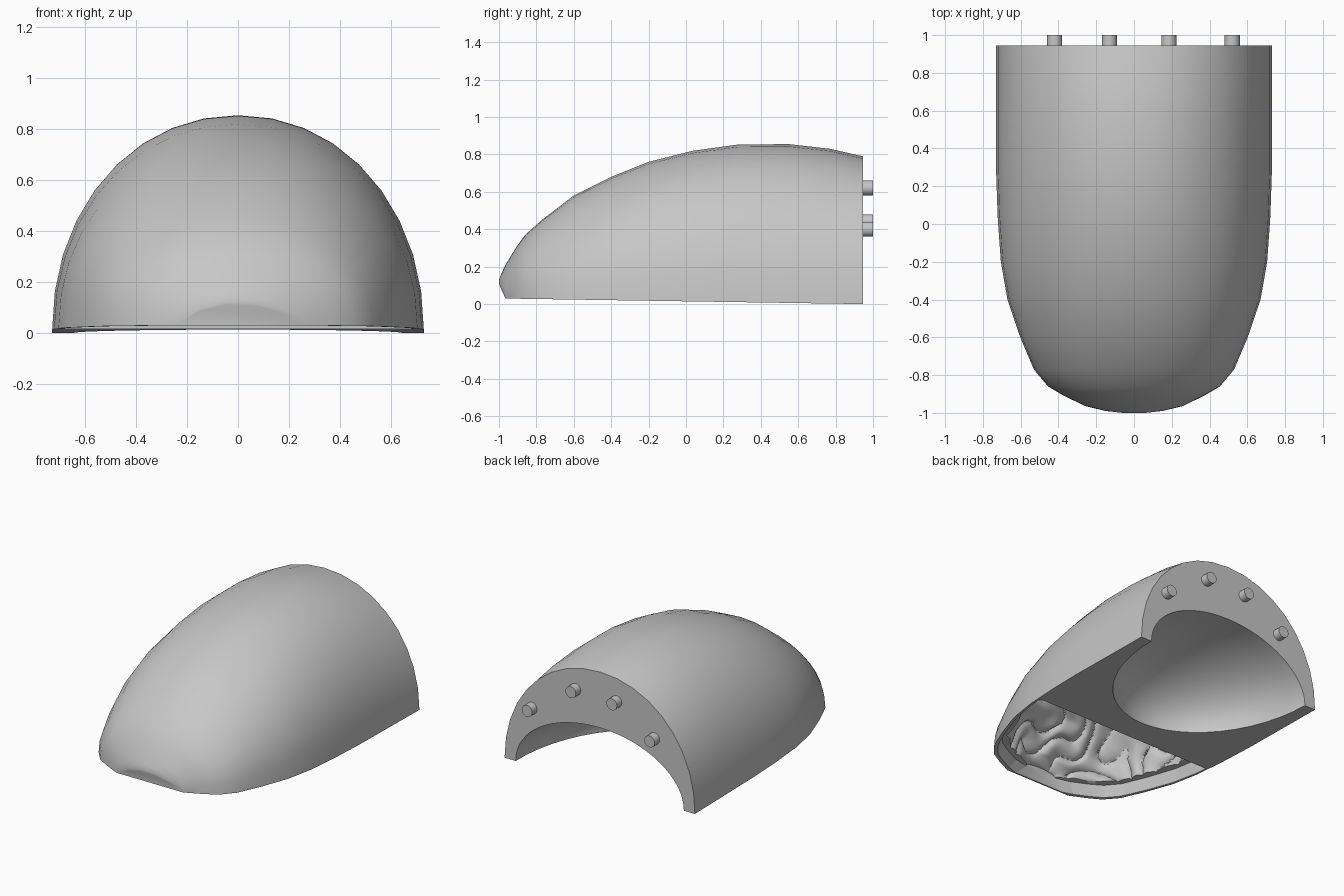
import bpy, bmesh, math
from mathutils import Vector, noise

if "Cube" in bpy.data.objects:
    bpy.data.objects.remove(bpy.data.objects["Cube"], do_unlink=True)

grey = bpy.data.materials.new("light_grey")
grey.use_nodes = True
grey.diffuse_color = (0.57, 0.57, 0.57, 1)
grey.node_tree.nodes["Principled BSDF"].inputs["Base Color"].default_value = (0.57, 0.57, 0.57, 1)

BACK = 0.945
FOLD_BACK = -0.11
FOLD_FRONT = -0.94
RIM_FRONT = -0.965
LEDGE = 0.1

# Stations along the shell: y, half width, height
STATIONS = [(-1, .06, .13), (-.99, .15, .155), (-.965, .255, .21), (-.91, .37, .30),
            (-.86, .455, .37), (-.77, .53, .45), (-.6, .602, .58), (-.4, .67, .68),
            (-.2, .705, .76), (.04, .722, .82), (.28, .73, .853), (.55, .73, .855),
            (.77, .73, .83), (BACK, .73, .79)]


def profile(y):
    """Half width and height of the shell at y."""
    for (y0, w0, h0), (y1, w1, h1) in zip(STATIONS, STATIONS[1:]):
        if y <= y1:
            break
    f = (y - y0) / (y1 - y0)
    return w0 + (w1 - w0) * f, h0 + (h1 - h0) * f


def fuller(v):
    return math.copysign(abs(v) ** .97, v)


def finish(bm, name):
    bmesh.ops.recalc_face_normals(bm, faces=bm.faces)
    mesh = bpy.data.meshes.new(name)
    bm.to_mesh(mesh)
    bm.free()
    mesh.materials.append(grey)
    obj = bpy.data.objects.new(name, mesh)
    bpy.context.collection.objects.link(obj)
    return obj


def smooth(obj, angle):
    bpy.ops.object.select_all(action='DESELECT')
    obj.select_set(True)
    bpy.context.view_layer.objects.active = obj
    bpy.ops.object.shade_smooth_by_angle(angle=math.radians(angle))


def cut(obj, cutter):
    cutter.hide_render = True
    bpy.context.view_layer.objects.active = obj
    mod = obj.modifiers.new("cut", 'BOOLEAN')
    mod.operation = 'DIFFERENCE'
    mod.solver = 'EXACT'
    mod.object = cutter
    bpy.ops.object.modifier_apply(modifier=mod.name)
    bpy.data.objects.remove(cutter, do_unlink=True)


def loft(rings):
    """Closed solid through matching rings of points."""
    bm = bmesh.new()
    rows = [[bm.verts.new(p) for p in ring] for ring in rings]
    for a, b in zip(rows, rows[1:]):
        for i in range(len(a)):
            bm.faces.new((a[i - 1], a[i], b[i], b[i - 1]))
    bm.faces.new(rows[0])
    bm.faces.new(rows[-1])
    return bm


# Domed shell: rounded arches lofted from nose to back wall
SEGS = 18
rings = []
for y, w, h in STATIONS:
    floor = max(.0155 * (BACK - y), .03 + 2.7 * (-.97 - y))
    angles = [math.pi * i / SEGS for i in range(SEGS + 1)]
    rings.append([(w * fuller(math.cos(a)), y, floor + (h - floor) * fuller(max(0, math.sin(a))))
                  for a in angles])
shell = finish(loft(rings), "domed_shell")

# Rear hollow: ellipsoid scooped out of the back and underside
bm = bmesh.new()
bmesh.ops.create_uvsphere(bm, u_segments=48, v_segments=32, radius=1)
bmesh.ops.scale(bm, vec=(.645, .87, .40), verts=bm.verts)
bmesh.ops.translate(bm, vec=(0, BACK + .002, .003), verts=bm.verts)
cut(shell, finish(bm, "rear_hollow_cutter"))


def fold_point(x, y, z, fade):
    """Push a point of the pocket wall inwards along winding rounded ridges."""
    p = Vector((x, y, z))
    phase = 18 * (.6 * x + .7 * z - .4 * y) + 6 * noise.noise(p * 4)
    inward = Vector((-x, .25, LEDGE - z)).normalized()
    return p + inward * fade * (.015 + .035 * math.sqrt(abs(math.sin(phase))))


# Front pocket: domed hollow with folded walls above a smooth flared rim
COLS, ROWS = 130, 90
rings = []
for r in range(ROWS + 1):
    s = r / ROWS
    t = math.sin(s * math.pi / 2)
    y = FOLD_BACK + (FOLD_FRONT - FOLD_BACK) * t
    rim_y = FOLD_BACK + (RIM_FRONT - FOLD_BACK) * t
    rim_w = profile(rim_y)[0] - .006
    w, h = (v - .03 for v in profile(y - .05))
    fade = min(1, 10 * s, 5 * (1 - s))
    ring = [(rim_w, rim_y, -.02), (w, y, LEDGE)]
    for c in range(COLS + 1):
        a = math.pi * c / COLS
        ring.append(fold_point(w * math.cos(a), y, LEDGE + .004 + (h - LEDGE) * math.sin(a), fade))
    ring += [(-w, y, LEDGE), (-rim_w, rim_y, -.02)]
    rings.append(ring)
cut(shell, finish(loft(rings), "folded_pocket_cutter"))
smooth(shell, 40)

# Joining pegs on the back wall
for n, (x, z) in enumerate([(-.42, .44), (-.13, .62), (.185, .62), (.52, .40)], 1):
    bpy.ops.mesh.primitive_cylinder_add(vertices=20, radius=.04, depth=.075,
                                        location=(x, 1 - .0375, z),
                                        rotation=(math.pi / 2, 0, 0))
    peg = bpy.context.object
    peg.name = f"peg_{n}"
    peg.data.materials.append(grey)
    smooth(peg, 40)
